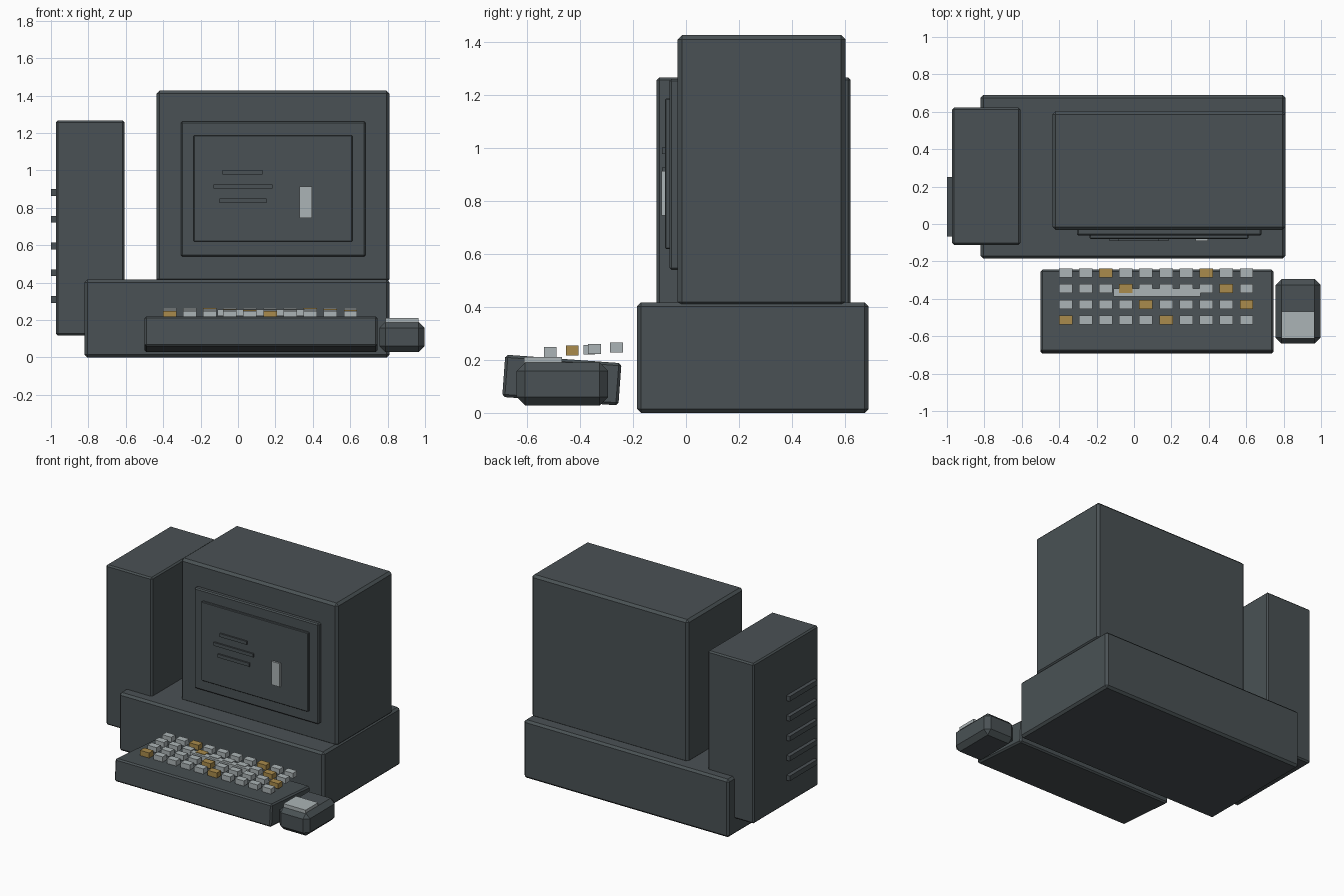
import bpy, math


def material(name, rgb):
    m = bpy.data.materials.new(name)
    m.diffuse_color = (*rgb, 1)
    return m


SLATE = material("dark_slate", (0.068, 0.083, 0.089))
GREY = material("light_grey", (0.41, 0.455, 0.465))
AMBER = material("amber", (0.40, 0.26, 0.072))


def box(name, x, y, z, mat=SLATE, bevel=0.0, tilt=0.0):
    """Box from (min, max) ranges, optionally chamfered and tilted about x."""
    centre = [(a + b) / 2 for a, b in (x, y, z)]
    bpy.ops.mesh.primitive_cube_add(size=1, location=centre)
    o = bpy.context.object
    o.name = name
    o.scale = [b - a for a, b in (x, y, z)]
    bpy.ops.object.transform_apply(location=False, rotation=False, scale=True)
    o.rotation_euler.x = tilt
    o.data.materials.append(mat)
    if bevel:
        b = o.modifiers.new("chamfer", 'BEVEL')
        b.width = bevel
        b.segments = 1
    return o


# Main housings
box("base_unit", (-0.82, 0.81), (-0.185, 0.69), (0.0, 0.417), bevel=0.015)
box("monitor", (-0.436, 0.81), (-0.032, 0.603), (0.402, 1.427), bevel=0.017)
box("side_tower", (-0.973, -0.607), (-0.111, 0.622), (0.117, 1.267), bevel=0.01)

# Tower vents
for i in range(5):
    z = 0.31 + i * 0.143
    box("vent", (-1.0, -0.965), (-0.066, 0.25), (z - 0.018, z + 0.018))

# Screen frame, glass, text lines and cursor block
box("screen_frame", (-0.306, 0.682), (-0.062, -0.02), (0.54, 1.262), bevel=0.008)
box("screen", (-0.237, 0.612), (-0.079, -0.04), (0.619, 1.187), bevel=0.004)
for x0, x1, z in ((-0.083, 0.131, 0.99), (-0.131, 0.184, 0.914), (-0.099, 0.152, 0.838)):
    box("text_line", (x0, x1), (-0.09, -0.07), (z - 0.012, z + 0.012))
box("cursor_block", (0.329, 0.396), (-0.092, -0.07), (0.746, 0.914), GREY)

# Keyboard, raised slightly at the front
box("keyboard", (-0.5, 0.746), (-0.689, -0.249), (0.044, 0.204),
    bevel=0.01, tilt=math.radians(-4.2))

# Keys in four rows, with amber ones running diagonally
for r in range(4):
    y, z = -0.513 + r * 0.0835, 0.230 + r * 0.0056
    for i in range(10):
        x = -0.366 + i * 0.1075
        box("key", (x - 0.036, x + 0.036), (y - 0.024, y + 0.024),
            (z - 0.0185, z + 0.0185), AMBER if (i + r) % 5 == 0 else GREY)
box("space_bar", (-0.11, 0.356), (-0.388, -0.344), (0.221, 0.256), GREY)

# Mouse with button plate
box("mouse", (0.757, 0.997), (-0.64, -0.294), (0.028, 0.19), bevel=0.032)
box("mouse_button", (0.789, 0.965), (-0.611, -0.468), (0.186, 0.212), GREY)
